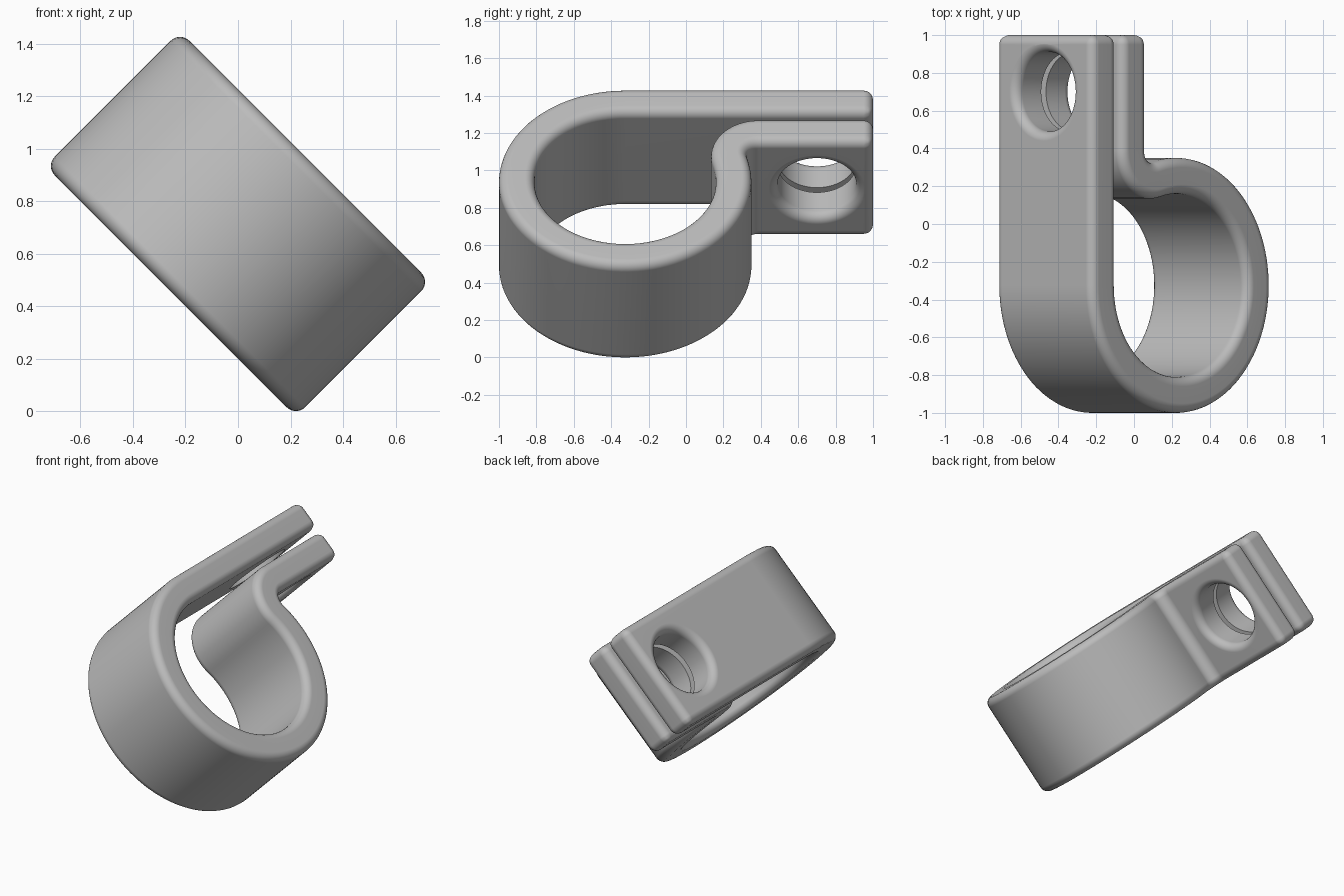
import bpy, bmesh, math
from mathutils import Matrix

if "Cube" in bpy.data.objects:
    bpy.data.objects.remove(bpy.data.objects["Cube"])

R, T, W = 0.675, 0.19, 0.725          # loop radius, strap thickness, strap width
RC = R - T / 2                        # centreline radius
CY = R - 1                            # loop centre along y
GAP = 0.036                           # space between the two tabs
FILLET = 0.05
HOLE_R, HOLE_Y = 0.21, 0.70
TILT = Matrix.Translation((0, 0, 0.713)) @ Matrix.Rotation(math.radians(-45), 4, 'Y')

grey = bpy.data.materials.new("grey")
grey.use_nodes = True
colour = (0.5, 0.5, 0.5, 1)
grey.diffuse_color = colour
grey.node_tree.nodes["Principled BSDF"].inputs["Base Color"].default_value = colour


def make_object(name, bm):
    bmesh.ops.recalc_face_normals(bm, faces=bm.faces)
    mesh = bpy.data.meshes.new(name)
    bm.to_mesh(mesh)
    bm.free()
    mesh.materials.append(grey)
    ob = bpy.data.objects.new(name, mesh)
    ob.matrix_world = TILT
    bpy.context.collection.objects.link(ob)
    return ob


def arc(cy, cu, radius, start, end, steps, side):
    """Centreline points with their outward normals."""
    out = []
    for i in range(steps + 1):
        a = start + (end - start) * i / steps
        c, s = math.cos(a), math.sin(a)
        out.append((cy + radius * c, cu + radius * s, side * c, side * s))
    return out


# Centreline: upper tab, loop, reverse bend, lower tab
bend_r = 0.16
tab_u = RC - T - GAP
bend_u = tab_u - bend_r
bend_y = CY + math.sqrt((RC + bend_r) ** 2 - bend_u ** 2)
join = math.atan2(bend_u, bend_y - CY)
path = [(1, RC, 0, 1)]
path += arc(CY, 0, RC, math.pi / 2, 2 * math.pi + join, 80, 1)
path += arc(bend_y, bend_u, bend_r, math.pi + join, math.pi / 2, 20, -1)[1:]
path.append((1, tab_u, 0, -1))

# Strap: rectangular section swept along the centreline
bm = bmesh.new()
sections = []
for y, u, ny, nu in path:
    sections.append([bm.verts.new((v * W / 2, y + ny * k * T / 2, u + nu * k * T / 2))
                     for v, k in ((-1, -1), (1, -1), (1, 1), (-1, 1))])
for a, b in zip(sections, sections[1:]):
    for i in range(4):
        j = (i + 1) % 4
        bm.faces.new((a[i], a[j], b[j], b[i]))
bm.faces.new(sections[0])
bm.faces.new(sections[-1])
clamp = make_object("clamp_strap", bm)

# Bolt hole cutter: straight bore flaring out at both outer tab faces
top, bottom = R, tab_u - T / 2
flare = []
for i in range(9):
    a = math.pi / 2 * i / 8
    flare.append((HOLE_R + FILLET * (1 - math.cos(a)), FILLET * (1 - math.sin(a))))
profile = [(r, top - d) for r, d in flare] + [(HOLE_R + FILLET, top + 0.1)]
profile = [(HOLE_R + FILLET, bottom - 0.1)] + [(r, bottom + d) for r, d in reversed(flare)] + profile
bm = bmesh.new()
SIDES = 64
rings = []
for r, u in profile:
    rings.append([bm.verts.new((r * math.cos(2 * math.pi * i / SIDES),
                                HOLE_Y + r * math.sin(2 * math.pi * i / SIDES), u))
                  for i in range(SIDES)])
for a, b in zip(rings, rings[1:]):
    for i in range(SIDES):
        j = (i + 1) % SIDES
        bm.faces.new((a[i], a[j], b[j], b[i]))
bm.faces.new(rings[0])
bm.faces.new(rings[-1])
cutter = make_object("hole_cutter", bm)
cutter.hide_render = True

# Round the strap edges, cut the hole, then smooth
bevel = clamp.modifiers.new("round_edges", 'BEVEL')
bevel.width = FILLET
bevel.segments = 6
bevel.limit_method = 'ANGLE'
bevel.angle_limit = math.radians(50)
bevel.use_clamp_overlap = False
cut = clamp.modifiers.new("bolt_hole", 'BOOLEAN')
cut.operation = 'DIFFERENCE'
cut.solver = 'EXACT'
cut.object = cutter

bpy.ops.object.select_all(action='DESELECT')
clamp.select_set(True)
bpy.context.view_layer.objects.active = clamp
for name in ("round_edges", "bolt_hole"):
    bpy.ops.object.modifier_apply(modifier=name)
bpy.data.objects.remove(cutter)
bpy.ops.object.shade_smooth_by_angle(angle=math.radians(35))
weighted = clamp.modifiers.new("even_shading", 'WEIGHTED_NORMAL')
weighted.keep_sharp = True
